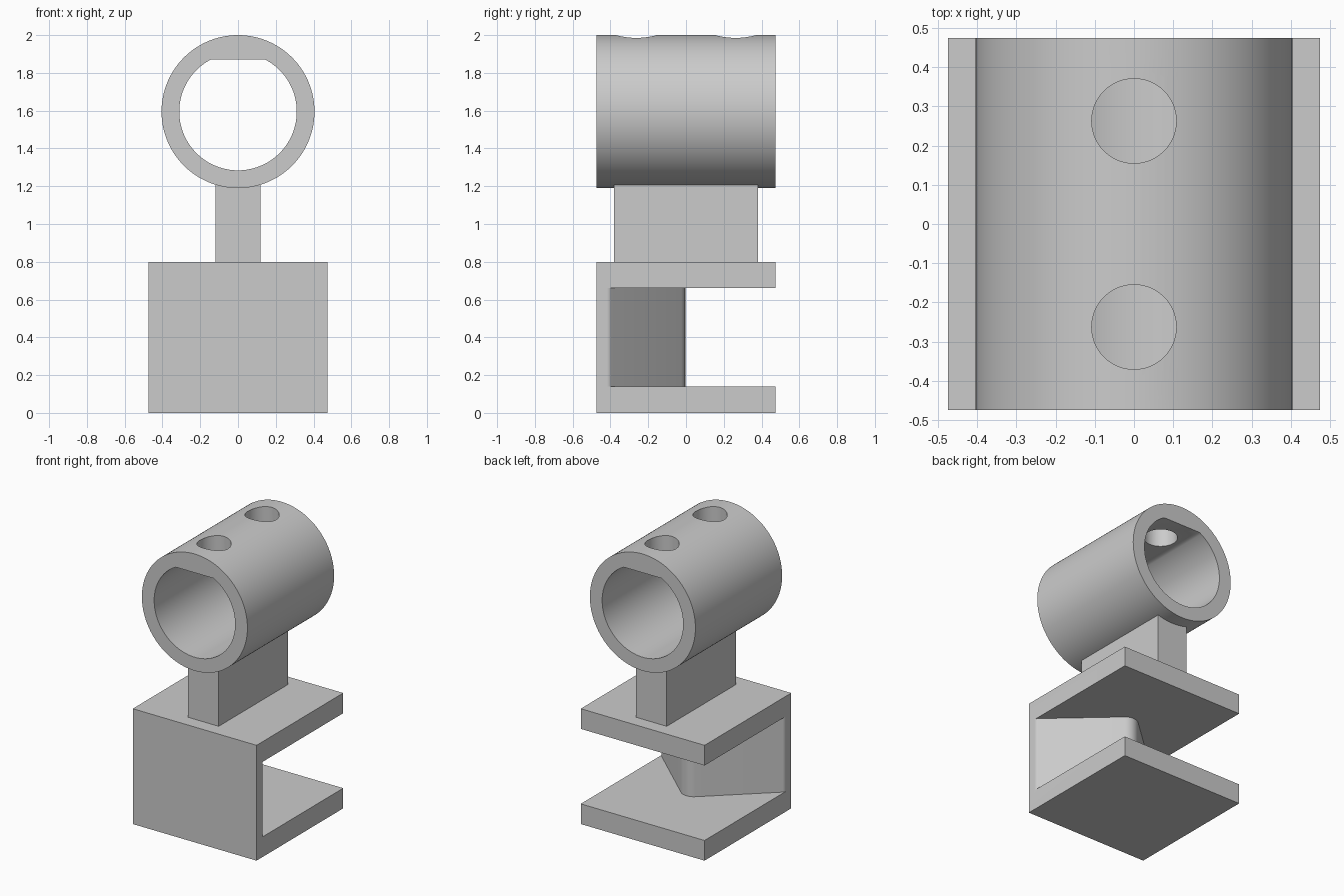
import bpy, bmesh, math
from mathutils import Vector, Matrix

cube = bpy.data.objects.get("Cube")
if cube:
    bpy.data.objects.remove(cube, do_unlink=True)

grey = bpy.data.materials.new("plain grey")
grey.use_nodes = True
COLOR = (0.6, 0.6, 0.6, 1)
grey.diffuse_color = COLOR
grey.node_tree.nodes["Principled BSDF"].inputs["Base Color"].default_value = COLOR


def prism(name, points, low, high, matrix=Matrix()):
    """Extrude a closed outline in xy from low to high, then place it."""
    bm = bmesh.new()
    face = bm.faces.new([bm.verts.new((x, y, low)) for x, y in points])
    top = bmesh.ops.extrude_face_region(bm, geom=[face])["geom"]
    verts = [g for g in top if isinstance(g, bmesh.types.BMVert)]
    bmesh.ops.translate(bm, verts=verts, vec=(0, 0, high - low))
    bmesh.ops.transform(bm, matrix=matrix, verts=bm.verts)
    bmesh.ops.recalc_face_normals(bm, faces=bm.faces)
    mesh = bpy.data.meshes.new(name)
    bm.to_mesh(mesh)
    bm.free()
    mesh.materials.append(grey)
    obj = bpy.data.objects.new(name, mesh)
    bpy.context.collection.objects.link(obj)
    return obj


def rect(x, y):
    return [(-x, -y), (x, -y), (x, y), (-x, y)]


def circle(radius, n, cx=0, cy=0):
    return [(cx + radius * math.cos(math.tau * i / n),
             cy + radius * math.sin(math.tau * i / n)) for i in range(n)]


def fillet(before, corner, after, radius, n=10):
    """Points of an arc rounding the corner between two neighbours."""
    a, c, b = Vector(before), Vector(corner), Vector(after)
    u, v = (a - c).normalized(), (b - c).normalized()
    half = u.angle(v) / 2
    centre = c + (u + v).normalized() * radius / math.sin(half)
    start = c + u * radius / math.tan(half) - centre
    end = c + v * radius / math.tan(half) - centre
    sweep = start.angle(end)
    arc = []
    for i in range(n + 1):
        t = i / n
        p = (start * math.sin((1 - t) * sweep) + end * math.sin(t * sweep)) / math.sin(sweep)
        arc.append(tuple(centre + p))
    return arc


def cut(target, cutter):
    mod = target.modifiers.new("cut", "BOOLEAN")
    mod.operation, mod.solver, mod.object = "DIFFERENCE", "EXACT", cutter
    activate(target)
    bpy.ops.object.modifier_apply(modifier=mod.name)
    bpy.data.objects.remove(cutter, do_unlink=True)


def activate(obj):
    bpy.ops.object.select_all(action="DESELECT")
    obj.select_set(True)
    bpy.context.view_layer.objects.active = obj


def smooth(obj):
    activate(obj)
    bpy.ops.object.shade_smooth_by_angle(angle=math.radians(30))


HALF = 0.475

# Bracket: solid block, hollowed behind a rounded wedge
bracket = prism("bracket", rect(HALF, HALF), 0, 0.8)
shoulder, tip = (HALF, -0.405), (0, 0.025)
right = fillet((HALF, -HALF), shoulder, tip, 0.03, 6)
left = [(-x, y) for x, y in reversed(right)]
nose = fillet(shoulder, tip, (-HALF, -0.405), 0.083, 12)
side = right[0][1]
hollow = [(0.6, side)] + right + nose + left + [(-0.6, side), (-0.6, 0.6), (0.6, 0.6)]
cut(bracket, prism("hollow_cutter", hollow, 0.14, 0.66))
smooth(bracket)

# Post joining bracket and tube
prism("post", rect(0.118, 0.38), 0.8, 1.23)

# Tube lying along y, its bore flattened at the top
lay = Matrix.Translation((0, 0, 1.595)) @ Matrix.Rotation(math.pi / 2, 4, "X")
tube = prism("tube", circle(0.405, 128), -HALF, HALF, lay)
FLAT, BORE = 0.275, 0.311
edge = math.asin(FLAT / BORE)
sweep = math.tau - (math.pi - 2 * edge)
bore = [(BORE * math.cos(math.pi - edge + sweep * i / 100),
         BORE * math.sin(math.pi - edge + sweep * i / 100)) for i in range(101)]
cut(tube, prism("bore_cutter", bore, -0.6, 0.6, lay))

# Two screw holes through the upper wall
for y in (-0.263, 0.263):
    cut(tube, prism("hole_cutter", circle(0.108, 64, 0, y), 1.7, 2.1))
smooth(tube)
